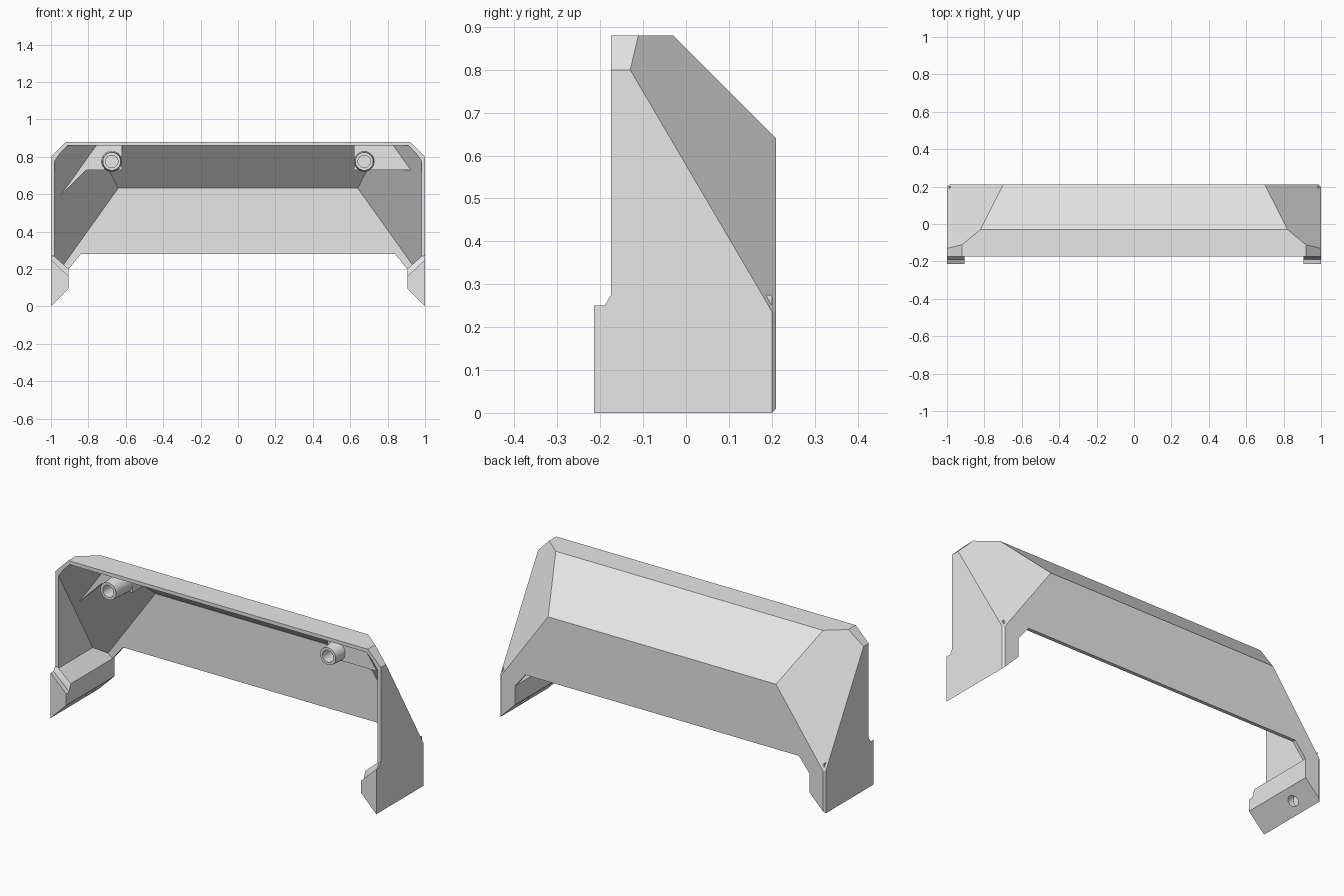
import bpy
import bmesh
import math
from mathutils import Vector

cube = bpy.data.objects.get("Cube")
if cube:
    bpy.data.objects.remove(cube, do_unlink=True)

grey = bpy.data.materials.new("light grey plastic")
grey.use_nodes = True
grey.diffuse_color = (0.8, 0.8, 0.8, 1)
grey.node_tree.nodes["Principled BSDF"].inputs["Base Color"].default_value = (0.8, 0.8, 0.8, 1)


def make_object(name, bm):
    bmesh.ops.recalc_face_normals(bm, faces=bm.faces[:])
    mesh = bpy.data.meshes.new(name)
    bm.to_mesh(mesh)
    bm.free()
    mesh.materials.append(grey)
    obj = bpy.data.objects.new(name, mesh)
    bpy.context.collection.objects.link(obj)
    return obj


def hull(points):
    bm = bmesh.new()
    for p in points:
        bm.verts.new(p)
    out = bmesh.ops.convex_hull(bm, input=bm.verts[:])
    loose = [v for v in bm.verts if not v.link_faces]
    bmesh.ops.delete(bm, geom=loose, context='VERTS')
    bmesh.ops.remove_doubles(bm, verts=bm.verts[:], dist=0.0005)
    bmesh.ops.dissolve_limit(bm, angle_limit=0.01, verts=bm.verts[:], edges=bm.edges[:])
    return bm


def box_points(x, y, z):
    return [(a, b, c) for a in x for b in y for c in z]


def clip(points, planes):
    """Convex solid of the points, trimmed by every plane."""
    bm = hull(points)
    for co, no in planes:
        bmesh.ops.bisect_plane(bm, geom=bm.verts[:] + bm.edges[:] + bm.faces[:],
                               plane_co=co, plane_no=no, clear_outer=True)
        points = [v.co.copy() for v in bm.verts]
        bm.free()
        bm = hull(points)
    return bm


def shell_planes(wall, facet_wall):
    """Back slope, corner facets and top corner cuts, moved in by the wall."""
    def plane(co, no, depth):
        no = Vector(no).normalized()
        return Vector(co) - no * depth, no
    planes = [plane((0, 0.21, 0.64), (0, 1, 1), wall)]
    for s in (-1, 1):
        planes += [plane((s, 0.21, 0.22), (s * 0.1428, 0.174, 0.102), facet_wall),
                   plane((s, 0, 0.8), (s, 0, 1), wall),
                   plane((s, 0.2, 0), (s, 1, 0), wall)]
    return planes


def prism(outline, y0, y1):
    bm = bmesh.new()
    face = bm.faces.new([bm.verts.new((x, y0, z)) for x, z in outline])
    new = bmesh.ops.extrude_face_region(bm, geom=[face])["geom"]
    bmesh.ops.translate(bm, vec=(0, y1 - y0, 0),
                        verts=[g for g in new if isinstance(g, bmesh.types.BMVert)])
    return bm


def subtract(obj, cutter):
    mod = obj.modifiers.new("cut", 'BOOLEAN')
    mod.operation, mod.solver, mod.object = 'DIFFERENCE', 'EXACT', cutter
    bpy.context.view_layer.update()
    deps = bpy.context.evaluated_depsgraph_get()
    mesh = bpy.data.meshes.new_from_object(obj.evaluated_get(deps))
    obj.modifiers.clear()
    obj.data = mesh
    bpy.data.objects.remove(cutter, do_unlink=True)


# Hollow cover, open at the front and bottom
cover = make_object("cover_shell", clip(
    box_points((-1, 1), (-0.175, 0.21), (0, 0.88)), shell_planes(0, 0)))
subtract(cover, make_object("cavity", clip(
    box_points((-0.98, 0.98), (-0.4, 0.19), (-0.2, 0.86)), shell_planes(0.02, 0.052))))

# Arched lower edge with slanted leg bottoms
half = [(1.1, -0.1), (0.905, 0.095), (0.905, 0.2), (0.84, 0.28)]
arch = half + [(-x, z) for x, z in reversed(half)]
subtract(cover, make_object("arch", prism(arch, -0.5, 0.5)))


def foot_section(s, y, outer, inner_top, outer_top):
    base = 1 - outer
    return [(s * x, y, z) for x, z in
            ((outer, base), (0.905, 0.095), (0.905, inner_top), (outer, outer_top))]


def screw_hole(s):
    bm = bmesh.new()
    bmesh.ops.create_cone(bm, cap_ends=True, segments=32, radius1=0.03, radius2=0.03, depth=0.1)
    axis = Vector((s, 0, 1)).normalized()
    bm.transform(axis.to_track_quat('Z', 'Y').to_matrix().to_4x4())
    bmesh.ops.translate(bm, verts=bm.verts[:], vec=(s * 0.952, 0.06, 0.048))
    return make_object("hole", bm)


def revolve(profile, x, z):
    """Turn (radius, y) points about an axis along y."""
    bm = bmesh.new()
    verts = [bm.verts.new((r, y, 0)) for r, y in profile]
    edges = [bm.edges.new(pair) for pair in zip(verts, verts[1:])]
    bmesh.ops.spin(bm, geom=verts + edges, cent=(0, 0, 0), axis=(0, 1, 0),
                   angle=math.tau, steps=40)
    bmesh.ops.remove_doubles(bm, verts=bm.verts[:], dist=0.0002)
    bmesh.ops.translate(bm, verts=bm.verts[:], vec=(x, 0, z))
    return bm


rounded = []
for side, s, front in (("left", 1, -0.1), ("right", -1, -0.04)):
    # Foot rail along the leg, with a screw hole underneath
    rail = make_object(side + "_foot_rail", hull(
        foot_section(s, -0.19, 0.99, 0.16, 0.25) + foot_section(s, -0.175, 0.99, 0.2, 0.275)
        + foot_section(s, 0.2, 0.99, 0.2, 0.275)))
    subtract(rail, screw_hole(s))

    # Lower tongue that sticks out in front
    make_object(side + "_foot_tongue", hull(
        foot_section(s, -0.215, 1, 0.16, 0.25) + foot_section(s, -0.19, 1, 0.16, 0.25)
        + foot_section(s, -0.175, 1, 0.16, 0.25)))
    make_object(side + "_foot_chamfer", hull(
        foot_section(s, -0.19, 1, 0.16, 0.25) + foot_section(s, -0.175, 1, 0.2, 0.275)))

    # Corner block behind the screw boss
    make_object(side + "_corner_block", clip(
        box_points((s * 0.62, s * 0.99), (front, 0.2), (0.73, 0.87)), shell_planes(0.01, 0.02)))

    # Screw boss
    boss = make_object(side + "_screw_boss", revolve(
        [(0, -0.1), (0.033, -0.1), (0.033, -0.175), (0.048, -0.175),
         (0.051, -0.12), (0.055, front + 0.01)], s * 0.675, 0.775))
    rounded += [boss, rail]

# Gusset web below the right corner block
make_object("right_corner_web", clip(
    [(x, y, z) for y in (-0.04, 0.2) for x, z in ((-0.81, 0.73), (-0.99, 0.55), (-0.99, 0.74), (-0.81, 0.74))],
    shell_planes(0.01, 0.02)))

for obj in bpy.context.selected_objects:
    obj.select_set(False)
for obj in rounded:
    obj.select_set(True)
bpy.context.view_layer.objects.active = rounded[0]
bpy.ops.object.shade_smooth_by_angle(angle=math.radians(30))
